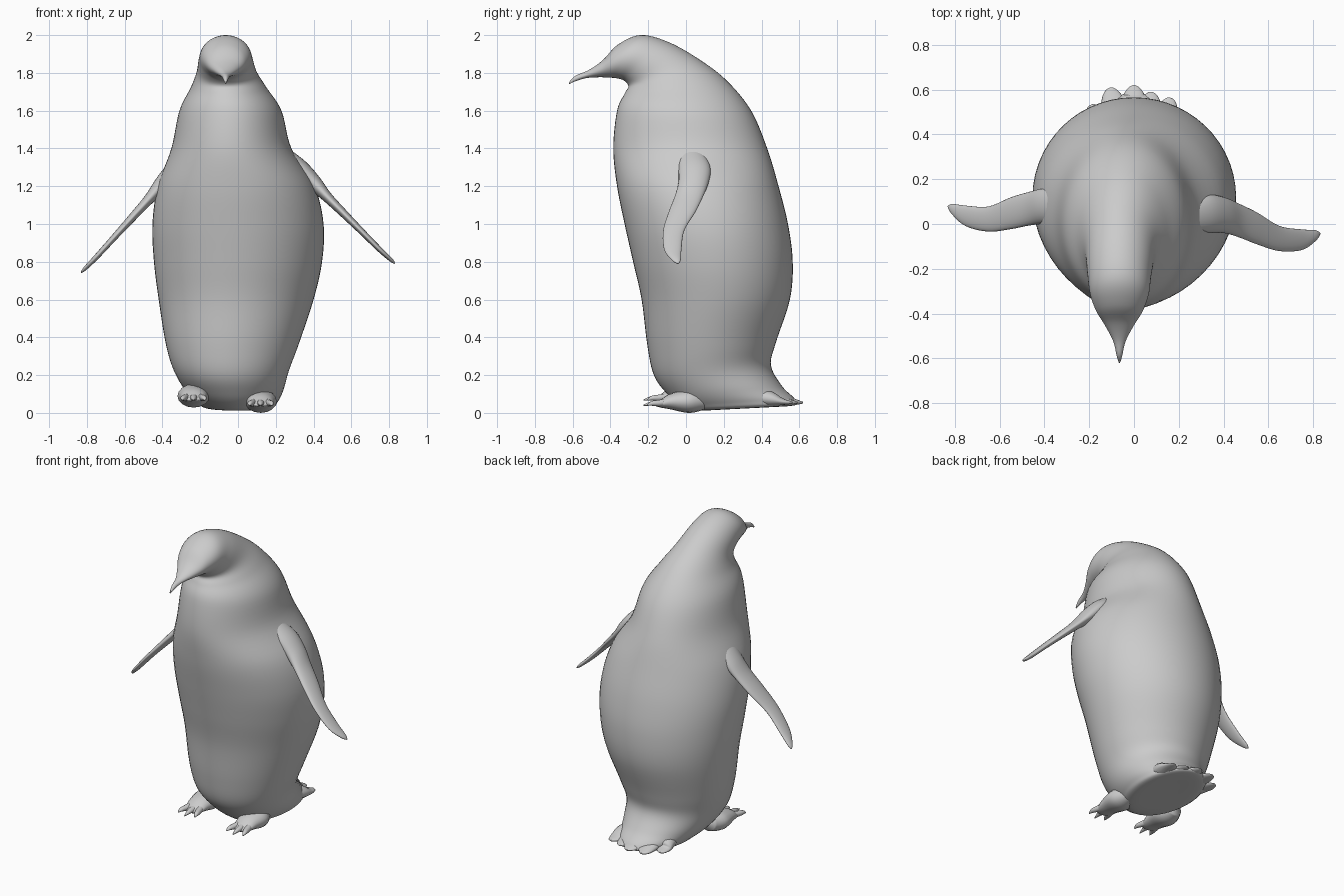
import bpy, bmesh, math
from mathutils import Vector


def smooth_rows(rows, steps):
    """Catmull-Rom interpolation between rows of numbers."""
    out = []
    for i in range(len(rows) - 1):
        p0, p1 = rows[max(i - 1, 0)], rows[i]
        p2, p3 = rows[i + 1], rows[min(i + 2, len(rows) - 1)]
        for s in range(steps):
            t = s / steps
            out.append([0.5 * (2 * b + (c - a) * t + (2 * a - 5 * b + 4 * c - d) * t * t
                               + (3 * b - a - 3 * c + d) * t ** 3)
                        for a, b, c, d in zip(p0, p1, p2, p3)])
    return out + [list(rows[-1])]


def loft(name, sections, sides):
    """Skin elliptical sections given as (centre, half axis u, half axis v)."""
    bm = bmesh.new()
    rings = []
    for c, u, v in sections:
        rings.append([bm.verts.new(c + u * math.cos(a) + v * math.sin(a))
                      for a in (2 * math.pi * k / sides for k in range(sides))])
    for r, q in zip(rings, rings[1:]):
        for k in range(sides):
            j = (k + 1) % sides
            bm.faces.new((r[k], r[j], q[j], q[k]))
    bm.faces.new(rings[0])
    bm.faces.new(rings[-1])
    bmesh.ops.recalc_face_normals(bm, faces=bm.faces)
    me = bpy.data.meshes.new(name)
    bm.to_mesh(me)
    bm.free()
    for p in me.polygons:
        p.use_smooth = True
    ob = bpy.data.objects.new(name, me)
    bpy.context.collection.objects.link(ob)
    return ob


def limb(name, rows, sides=16, steps=5):
    """Flattened limb: rows of x, y, z, half width, half thickness."""
    rows = smooth_rows(rows, steps)
    pts = [Vector(r[:3]) for r in rows]
    secs = []
    for i, r in enumerate(rows):
        d = (pts[min(i + 1, len(pts) - 1)] - pts[max(i - 1, 0)]).normalized()
        # wings run sideways (chord along y), toes and tail run along y (chord along x)
        wide = Vector((0, 1, 0)) if abs(d.y) < 0.6 else Vector((1, 0, 0))
        thin = d.cross(wide).normalized()
        secs.append((pts[i], wide * max(r[3], 0.001), thin * max(r[4], 0.001)))
    return loft(name, secs, sides)


# Body, head and beak: front y, z / back y, z / centre x / half width
body = [
    (0.22, 0.02, 0.42, 0.03, 0.01, 0.04),
    (0.04, 0.012, 0.575, 0.04, 0.005, 0.17),
    (-0.03, 0.04, 0.575, 0.075, -0.005, 0.215),
    (-0.10, 0.10, 0.51, 0.14, -0.02, 0.26),
    (-0.17, 0.20, 0.45, 0.25, -0.035, 0.305),
    (-0.205, 0.36, 0.475, 0.37, -0.03, 0.352),
    (-0.235, 0.60, 0.55, 0.60, -0.01, 0.41),
    (-0.28, 0.80, 0.565, 0.80, 0, 0.445),
    (-0.325, 1.00, 0.54, 1.00, 0, 0.453),
    (-0.365, 1.20, 0.49, 1.20, -0.01, 0.415),
    (-0.385, 1.40, 0.43, 1.40, -0.035, 0.318),
    (-0.365, 1.60, 0.345, 1.60, -0.04, 0.27),
    (-0.325, 1.69, 0.22, 1.755, -0.05, 0.20),
    (-0.305, 1.73, 0.08, 1.865, -0.06, 0.16),
    (-0.33, 1.76, -0.09, 1.962, -0.065, 0.144),
    (-0.37, 1.772, -0.24, 2.0, -0.065, 0.132),
    (-0.41, 1.775, -0.36, 1.95, -0.065, 0.105),
    (-0.46, 1.777, -0.44, 1.868, -0.065, 0.066),
    (-0.53, 1.772, -0.515, 1.815, -0.065, 0.028),
    (-0.595, 1.752, -0.585, 1.785, -0.065, 0.012),
    (-0.618, 1.74, -0.62, 1.75, -0.065, 0.003),
]
secs = []
for fy, fz, by, bz, cx, hw in smooth_rows(body, 6):
    f, b = Vector((cx, fy, fz)), Vector((cx, by, bz))
    secs.append(((f + b) / 2, Vector((hw, 0, 0)), (b - f) / 2))
loft("body_and_head", secs, 56)

# Flippers: the left one is the mirrored right one, swung backward and down
wing = [
    (0.25, 0.03, 1.37, 0.07, 0.035),
    (0.33, 0.045, 1.295, 0.085, 0.045),
    (0.40, 0.04, 1.22, 0.08, 0.042),
    (0.47, 0.015, 1.145, 0.075, 0.028),
    (0.55, -0.02, 1.065, 0.071, 0.022),
    (0.65, -0.065, 0.965, 0.056, 0.017),
    (0.75, -0.07, 0.865, 0.046, 0.014),
    (0.81, -0.052, 0.81, 0.024, 0.010),
    (0.83, -0.043, 0.79, 0.004, 0.003),
]
limb("right_flipper", wing, 24)
limb("left_flipper", [(-x, y + 0.03 + 0.19 * (x - 0.35), z - 0.1 * (x - 0.35), w, t)
                      for x, y, z, w, t in wing], 24)

# Feet: ankle plus three clawed toes each
for side, fx, lift in (("right", 0.12, 0.0), ("left", -0.235, 0.028)):
    limb(side + "_foot", [
        (fx, 0.10, 0.07 + lift, 0.05, 0.05),
        (fx, 0.02, 0.062 + lift, 0.085, 0.062),
        (fx, -0.07, 0.06 + lift, 0.072, 0.045),
        (fx, -0.13, 0.048 + lift, 0.058, 0.022),
        (fx, -0.16, 0.042 + lift, 0.04, 0.008)])
    for n, s in (("inner", -1), ("middle", 0), ("outer", 1)):
        reach = -0.225 if s == 0 else -0.205
        limb(f"{side}_{n}_toe", [
            (fx + s * 0.03, -0.08, 0.06 + lift, 0.022, 0.02),
            (fx + s * 0.045, -0.14, 0.052 + lift, 0.02, 0.018),
            (fx + s * 0.055, -0.18, 0.05 + lift, 0.015, 0.013),
            (fx + s * 0.06, reach, 0.04 + lift, 0.003, 0.003)], 10)

# Tail: fan of flat overlapping feathers
for i, (tx, ty) in enumerate([(-0.18, 0.535), (-0.10, 0.61), (0.0, 0.62),
                              (0.075, 0.59), (0.155, 0.565)]):
    limb(f"tail_feather_{i + 1}", [
        (tx * 0.75, 0.33, 0.09, 0.06, 0.05),
        (tx * 0.85, 0.44, 0.075, 0.065, 0.042),
        (tx * 0.93, ty - 0.06, 0.06, 0.052, 0.02),
        (tx, ty - 0.015, 0.055, 0.028, 0.009),
        (tx, ty, 0.055, 0.006, 0.004)], 14)
